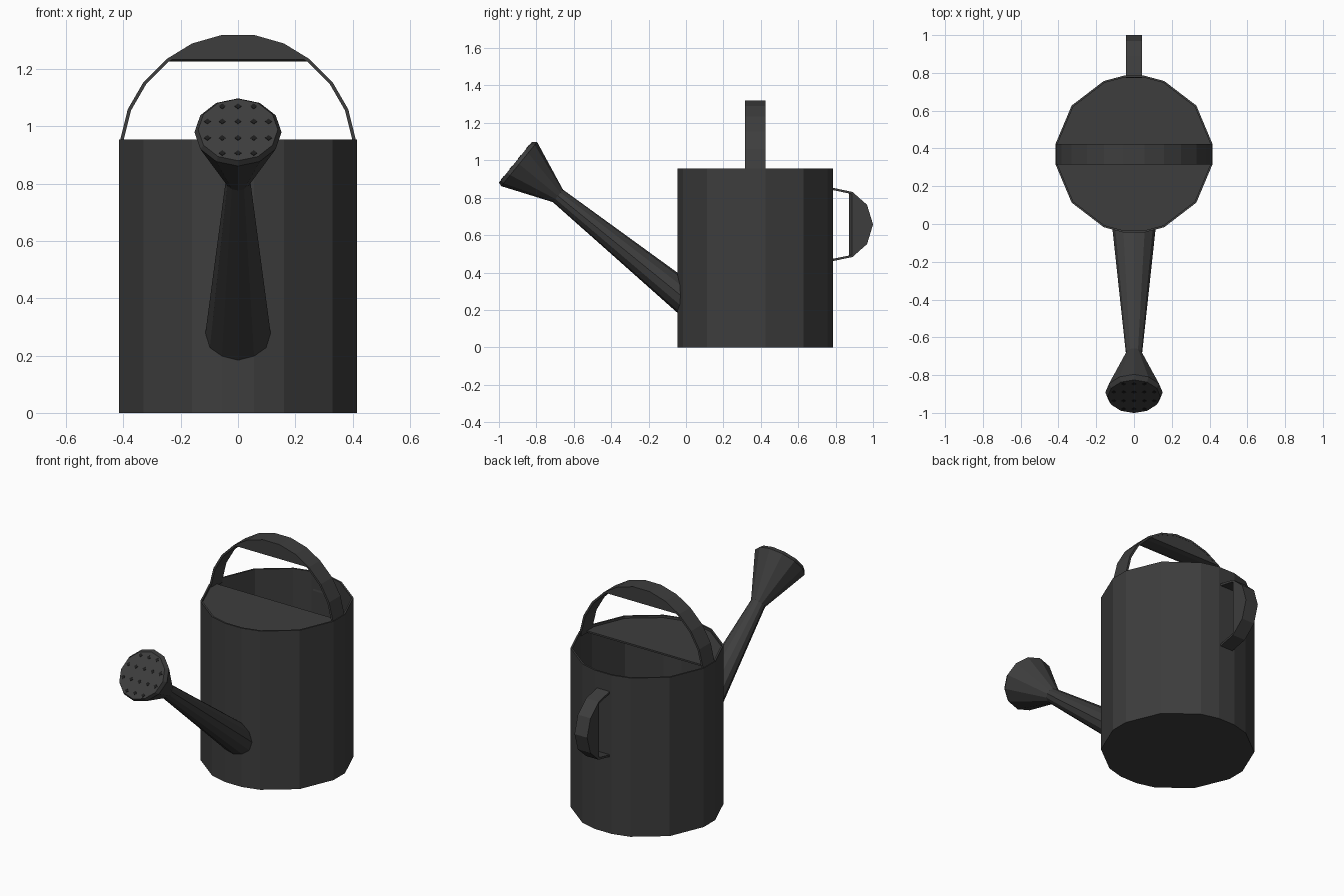
import bpy, bmesh, math
from mathutils import Vector

if "Cube" in bpy.data.objects:
    bpy.data.objects.remove(bpy.data.objects["Cube"])


def material(name, v):
    m = bpy.data.materials.new(name)
    m.diffuse_color = (v, v, v, 1)
    m.use_nodes = True
    m.node_tree.nodes["Principled BSDF"].inputs["Base Color"].default_value = m.diffuse_color
    return m


GREY = material("dark_grey_metal", 0.047)
BLACK = material("hole_black", 0.012)
CY = 0.37  # body centre in y


def finish(name, bm, mat=GREY):
    bmesh.ops.recalc_face_normals(bm, faces=bm.faces)
    me = bpy.data.meshes.new(name)
    bm.to_mesh(me)
    bm.free()
    ob = bpy.data.objects.new(name, me)
    me.materials.append(mat)
    bpy.context.collection.objects.link(ob)
    return ob


def loft(name, rings, mat=GREY):
    """Skin a list of closed rings and cap both ends."""
    bm = bmesh.new()
    vs = [[bm.verts.new(p) for p in r] for r in rings]
    n = len(rings[0])
    for a, b in zip(vs, vs[1:]):
        for i in range(n):
            j = (i + 1) % n
            bm.faces.new((a[i], a[j], b[j], b[i]))
    bm.faces.new(vs[0])
    bm.faces.new(vs[-1])
    return finish(name, bm, mat)


def hull(name, pts):
    bm = bmesh.new()
    for p in pts:
        bm.verts.new(p)
    res = bmesh.ops.convex_hull(bm, input=bm.verts)
    junk = [g for g in res["geom_interior"] if isinstance(g, bmesh.types.BMVert)]
    bmesh.ops.delete(bm, geom=junk, context='VERTS')
    bmesh.ops.dissolve_limit(bm, angle_limit=0.01, verts=bm.verts, edges=bm.edges)
    return finish(name, bm)


def strap(name, pts, half, t, place):
    """Flat band along a planar path; place(u, w, side) gives the 3D point."""
    rings = []
    for i, p in enumerate(pts):
        a, b = Vector(pts[max(i - 1, 0)]), Vector(pts[min(i + 1, len(pts) - 1)])
        d = (b - a).normalized()
        q = Vector(p) + Vector((d.y, -d.x)) * t   # inward for a left-to-right arch
        rings.append([place(p[0], p[1], -half), place(p[0], p[1], half),
                      place(q.x, q.y, half), place(q.x, q.y, -half)])
    return loft(name, rings)


# Body: open can with uneven 16-sided outline, wall and floor
quad = [(0.055, 0.415), (0.16, 0.387), (0.33, 0.257), (0.415, 0.055)]
right = quad + [(x, -y) for x, y in reversed(quad)]
outline = right + [(-x, y) for x, y in reversed(right)]


def body_ring(s, z):
    return [(x * s, CY + y * s, z) for x, y in outline]


loft("can_body", [body_ring(1, 0), body_ring(1, 0.955),
                  body_ring(0.975, 0.955), body_ring(0.975, 0.02)])

# Half cover over the front of the opening
half = [(x * 0.98, CY + y * 0.98) for x, y in outline if y < 0]
half = [(0.406, CY)] + half + [(-0.406, CY)]
loft("half_cover", [[(x, y, z) for x, y in half] for z in (0.932, 0.942)])

# Top handle: arched strap with a filled grip
arch = [(0.055, 1.32), (0.16, 1.29), (0.25, 1.235), (0.33, 1.155),
        (0.385, 1.06), (0.411, 0.955), (0.411, 0.93)]
arch = [(-x, z) for x, z in reversed(arch)] + arch
place_top = lambda u, w, s: (u, CY + s, w)
strap("top_handle_strap", arch, 0.054, 0.012, place_top)
pts = []
for sx in (-1, 1):
    for sy in (-1, 1):
        pts += [(sx * x, CY + sy * 0.053, z - 0.002) for x, z in arch[7:10]]
        pts += [(sx * 0.23, CY + sy * 0.053, 1.243),
                (sx * 0.24, CY + sy * 0.028, 1.226)]
hull("top_handle_grip", pts)

# Rear handle: smaller strap and grip; u runs along z, w outward in y
ZM = 0.657
rear = [(0.0, 1.0), (0.105, 0.968), (0.174, 0.89), (0.198, 0.775)]
rear = [(-u, w) for u, w in reversed(rear[1:])] + rear
place_rear = lambda u, w, s: (s, w, ZM + u)
strap("rear_handle_strap", rear, 0.042, 0.012, place_rear)
pts = []
for sx in (-1, 1):
    pts += [place_rear(u, w - 0.002, sx * 0.041) for u, w in rear[1:-1]]
    pts += [place_rear(su * 0.145, 0.90, sx * 0.041) for su in (-1, 1)]
    pts += [place_rear(su * 0.165, 0.872, sx * 0.022) for su in (-1, 1)]
hull("rear_handle_grip", pts)

# Spout and rose share one tilted axis
AXIS = Vector((0, -0.777, 0.63))
UP = Vector((0, 0.63, 0.777))
SIDE = Vector((1, 0, 0))
angles = [math.tau * i / 12 for i in range(12)]


def axis_ring(y, z, r):
    c = Vector((0, y, z))
    return [c + SIDE * r * math.sin(a) + UP * r * math.cos(a) for a in angles]


root = [(0.117 * math.sin(a), 0.0, 0.255 + 0.111 * math.cos(a)) for a in angles]
loft("spout", [root, axis_ring(-0.685, 0.81, 0.043)])
loft("rose", [axis_ring(-0.685, 0.81, 0.043), axis_ring(-0.892, 0.98, 0.152),
              axis_ring(-0.913, 0.9885, 0.139)])

# Small water holes on the rose face
bm = bmesh.new()
centre = Vector((0, -0.913, 0.9885)) + AXIS * 0.002
for row in (-0.105, -0.037, 0.037, 0.105):
    cols = (-0.055, 0, 0.055) if abs(row) > 0.1 else (-0.107, -0.055, 0, 0.055, 0.107)
    for col in cols:
        c = centre + SIDE * col + UP * row
        r = 0.012
        ring = [c + SIDE * r, c + UP * r, c - SIDE * r, c - UP * r]
        low = [bm.verts.new(p - AXIS * 0.004) for p in ring]
        top = [bm.verts.new(p) for p in ring]
        bm.faces.new(top)
        bm.faces.new(low)
        for i in range(4):
            j = (i + 1) % 4
            bm.faces.new((low[i], low[j], top[j], top[i]))
finish("rose_holes", bm, BLACK)
